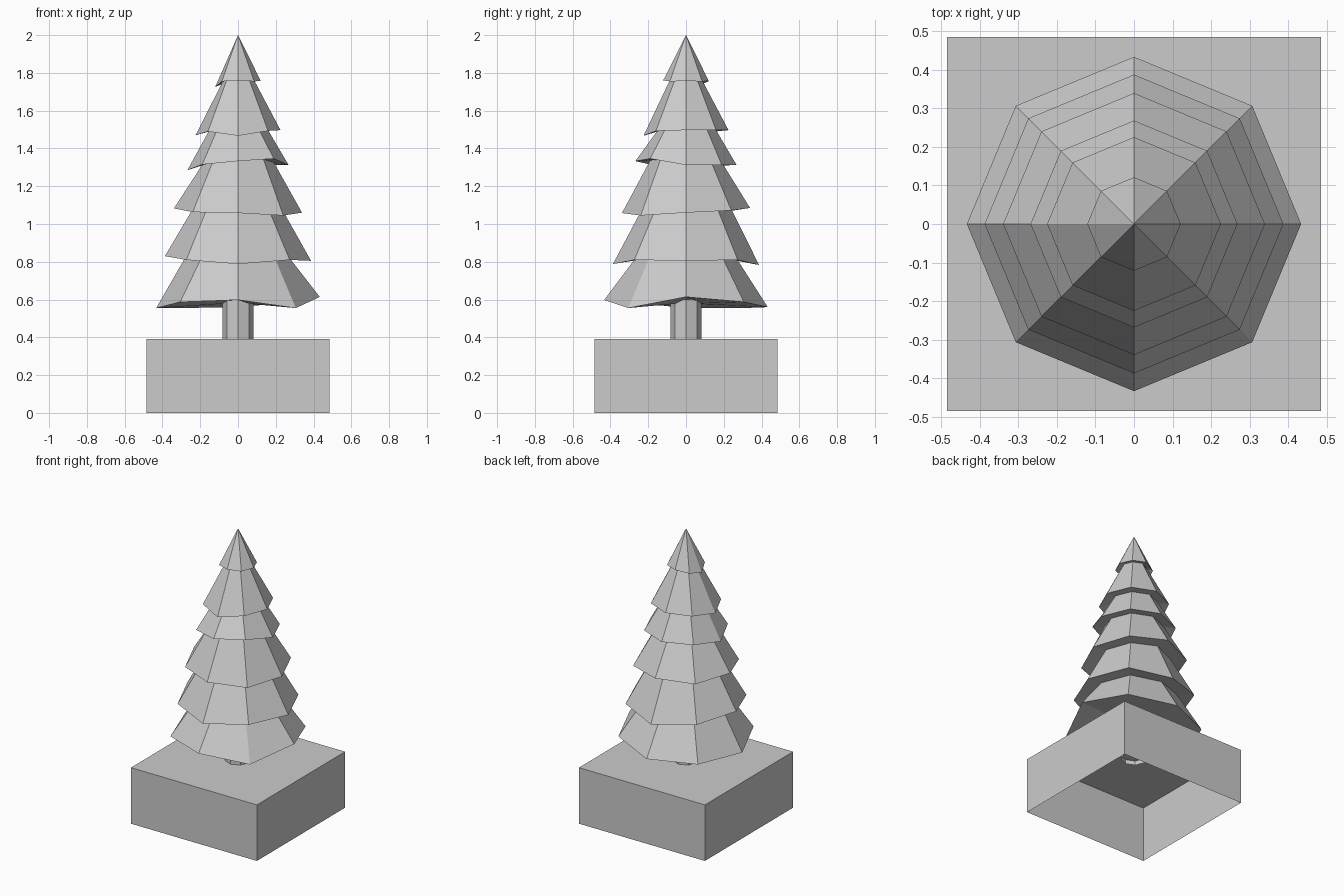
import bpy, bmesh
from math import cos, sin, pi

if "Cube" in bpy.data.objects:
    bpy.data.objects.remove(bpy.data.objects["Cube"])

SIDES = 8


def finish(name, bm):
    bmesh.ops.recalc_face_normals(bm, faces=bm.faces)
    me = bpy.data.meshes.new(name)
    bm.to_mesh(me)
    bm.free()
    ob = bpy.data.objects.new(name, me)
    bpy.context.collection.objects.link(ob)
    return ob


def ring(bm, r, heights):
    return [bm.verts.new((r * cos(2 * pi * i / SIDES), r * sin(2 * pi * i / SIDES), z))
            for i, z in enumerate(heights)]


def bridge(bm, a, b):
    for i in range(SIDES):
        j = (i + 1) % SIDES
        bm.faces.new((a[i], a[j], b[j], b[i]))


# Planter box: thin shell, open underneath
bm = bmesh.new()
bmesh.ops.create_cube(bm, size=1)
for v in bm.verts:
    v.co = (v.co.x * 0.97, v.co.y * 0.97, (v.co.z + 0.5) * 0.39)
bottom = [f for f in bm.faces if f.calc_center_median().z < 0.01]
bmesh.ops.delete(bm, geom=bottom, context='FACES_ONLY')
finish("base_box", bm)

# Trunk: octagonal tube
bm = bmesh.new()
bridge(bm, ring(bm, 0.083, [0.36] * SIDES), ring(bm, 0.083, [0.6] * SIDES))
finish("trunk", bm)

# Foliage tiers: rim radius, radius of the neck below, and uneven rim heights
# counter-clockwise from +x
tiers = [
    (0.121, 0.083, (1.757, 1.755, 1.757, 1.74, 1.725, 1.755, 1.76, 1.755)),
    (0.225, 0.155, (1.497, 1.497, 1.497, 1.49, 1.47, 1.49, 1.467, 1.493)),
    (0.268, 0.19, (1.312, 1.312, 1.312, 1.31, 1.285, 1.315, 1.333, 1.346)),
    (0.339, 0.235, (1.060, 1.072, 1.085, 1.07, 1.083, 1.063, 1.058, 1.045)),
    (0.387, 0.275, (0.805, 0.81, 0.783, 0.81, 0.83, 0.81, 0.788, 0.81)),
    (0.433, 0.083, (0.614, 0.587, 0.56, 0.555, 0.555, 0.587, 0.598, 0.555)),
]
bm = bmesh.new()
neck = None
for radius, neck_radius, heights in tiers:
    rim = ring(bm, radius, heights)
    if neck is None:
        tip = bm.verts.new((0, 0, 2))
        for i in range(SIDES):
            bm.faces.new((tip, rim[i], rim[(i + 1) % SIDES]))
    else:
        bridge(bm, neck, rim)
    # Underside runs inward to the neck of the next tier
    mean = sum(heights) / SIDES
    neck = ring(bm, neck_radius, [0.5 * (z + mean) + 0.012 for z in heights])
    bridge(bm, rim, neck)
bm.faces.new(neck)
finish("foliage", bm)
